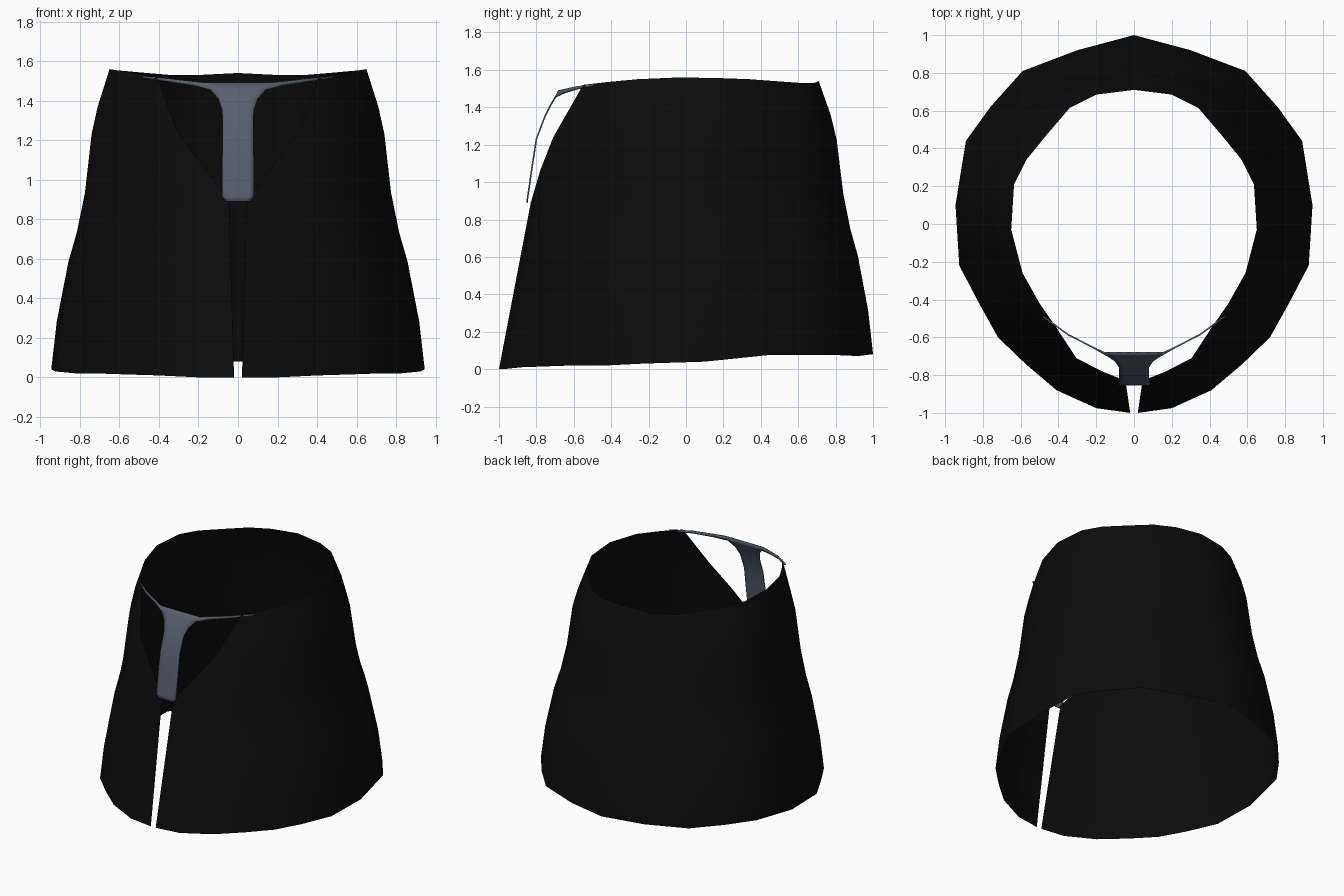
import bpy, bmesh
from mathutils import Vector

if "Cube" in bpy.data.objects:
    bpy.data.objects.remove(bpy.data.objects["Cube"], do_unlink=True)


def make_material(name, rgb):
    mat = bpy.data.materials.new(name)
    mat.use_nodes = True
    colour = (*rgb, 1)
    mat.diffuse_color = colour
    shader = mat.node_tree.nodes["Principled BSDF"]
    shader.inputs["Base Color"].default_value = colour
    shader.inputs["Roughness"].default_value = 0.9
    return mat


def add_grid(bm, lines):
    """Join neighbouring lines of points with quads."""
    rows = [[bm.verts.new(p) for p in line] for line in lines]
    for a, b in zip(rows, rows[1:]):
        for i in range(len(a) - 1):
            bm.faces.new((a[i], a[i + 1], b[i + 1], b[i]))


def finish(name, bm, mat, thickness=0):
    """Turn half a sheet into a mirrored, smooth object."""
    bmesh.ops.remove_doubles(bm, verts=bm.verts, dist=0.0005)
    bmesh.ops.recalc_face_normals(bm, faces=bm.faces)
    mesh = bpy.data.meshes.new(name)
    bm.to_mesh(mesh)
    bm.free()
    mesh.materials.append(mat)
    obj = bpy.data.objects.new(name, mesh)
    bpy.context.collection.objects.link(obj)
    mirror = obj.modifiers.new("Mirror", "MIRROR")
    mirror.use_clip = True
    if thickness:
        solid = obj.modifiers.new("Thickness", "SOLIDIFY")
        solid.thickness = thickness
        solid.offset = 0
    for other in bpy.context.selected_objects:
        other.select_set(False)
    obj.select_set(True)
    bpy.context.view_layer.objects.active = obj
    bpy.ops.object.shade_smooth_by_angle(angle=0.9)
    return obj


black_cloth = make_material("black cloth", (0.0035, 0.0035, 0.0035))
slate_grey = make_material("slate grey", (0.095, 0.113, 0.156))

# Skirt half, from centre back to the front slit: hem point, top point, flare
columns = [
    ((0, 1, .08), (0, .71, 1.54), 1),
    ((.3, .92, .07), (.2, .685, 1.53), 1),
    ((.59, .81, .075), (.34, .615, 1.53), 1),
    ((.76, .62, .075), (.46, .475, 1.54), 1),
    ((.89, .44, .075), (.57, .34, 1.55), 1),
    ((.945, .1, .04), (.635, .21, 1.555), 1),
    ((.925, -.22, .03), (.65, -.03, 1.56), 1),
    ((.82, -.42, .02), (.59, -.26, 1.55), 1),
    ((.72, -.6, .02), (.5, -.42, 1.535), .9),
    ((.575, -.74, .015), (.41, -.55, 1.52), .6),
    ((.41, -.88, .01), (.305, -.71, 1.24), .2),
    ((.2, -.975, 0), (.17, -.78, 1.06), 0),
    ((.02, -1, 0), (.045, -.83, .89), 0),
]
# Height fraction and how far the cloth has drawn in by then
levels = [(0, 0), (.16, .09), (.36, .28), (.46, .42),
          (.59, .55), (.785, .67), (.875, .78), (1, 1)]

bm = bmesh.new()
lines = []
for hem, top, flare in columns:
    hem, top = Vector(hem), Vector(top)
    line = []
    for t, drawn_in in levels:
        point = hem.lerp(top, t + (drawn_in - t) * flare)
        point.z = hem.z + (top.z - hem.z) * t
        line.append(point)
    lines.append(line)
add_grid(bm, lines)
finish("skirt", bm, black_cloth)

# Strap stem rows: height, half width, depth
stem = [(.89, .06, -.85), (.915, .08, -.847), (1.1, .08, -.82),
        (1.23, .078, -.8), (1.35, .08, -.755), (1.41, .1, -.725),
        (1.455, .14, -.698), (1.49, .16, -.68)]
# Strap arm stations: x, depth, lower and upper height
arm = [(.22, -.652, 1.475, 1.497), (.35, -.585, 1.495, 1.512),
       (.48, -.49, 1.515, 1.525)]

bm = bmesh.new()
add_grid(bm, [[(half * i / 3, y, z) for i in range(4)]
              for z, half, y in stem])
root = [(half, y, z) for z, half, y in stem[-2:]]
add_grid(bm, [root] + [[(x, y, low), (x, y, high)]
                       for x, y, low, high in arm])
finish("front_strap", bm, slate_grey, thickness=0.008)
